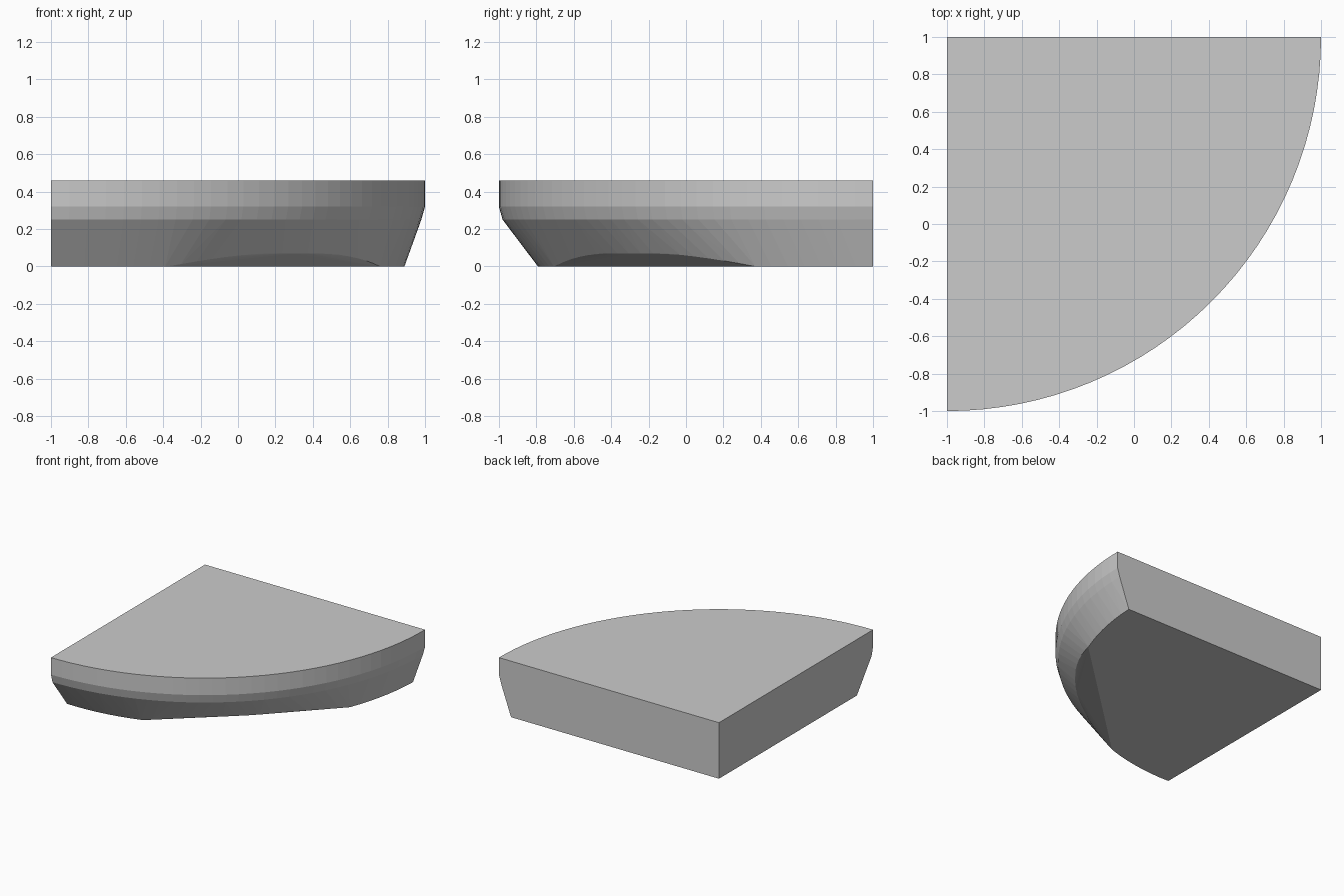
import bpy, bmesh, math
from mathutils import Vector

if "Cube" in bpy.data.objects:
    bpy.data.objects.remove(bpy.data.objects["Cube"])

CORNER = Vector((-1.0, 1.0))      # centre of the quarter disc
N = 32                            # segments along the arc
TOP = 0.46

def rim(bm, t, r, z):
    a = -t * math.pi / 2
    return bm.verts.new((CORNER.x + r * math.cos(a), CORNER.y + r * math.sin(a), z))

bm = bmesh.new()
# straight corner edge
for z in (0, TOP):
    bm.verts.new((CORNER.x, CORNER.y, z))

# chord where the underside is cut away by a shallow facet
A, B = Vector((-0.36, -0.69)), Vector((0.75, 0.36))
chord = (B - A).normalized()

for i in range(N + 1):
    t = i / N
    # upright rim, rounded shoulder
    rim(bm, t, 2.0, TOP)
    rim(bm, t, 2.0, 0.32)
    rim(bm, t, 1.98, 0.25)
    # lower edge, lifted along the shallow facet
    r = 1.89 - 0.10 * t
    a = -t * math.pi / 2
    p = CORNER + r * Vector((math.cos(a), math.sin(a)))
    d = (p.x - A.x) * chord.y - (p.y - A.y) * chord.x
    if d > 0:
        z = min(0.07, 0.45 * d)
        rim(bm, t, r + 0.1 * z, z)
    else:
        rim(bm, t, r, 0)
# facet ends on the ground
for p in (A, B):
    bm.verts.new((p.x, p.y, 0))

# skin the convex body and merge coplanar faces
res = bmesh.ops.convex_hull(bm, input=bm.verts[:])
junk = set(res["geom_interior"]) | set(res["geom_unused"])
bmesh.ops.delete(bm, geom=[v for v in junk if isinstance(v, bmesh.types.BMVert)], context='VERTS')
bmesh.ops.dissolve_limit(bm, angle_limit=math.radians(0.5), verts=bm.verts[:], edges=bm.edges[:])
bmesh.ops.recalc_face_normals(bm, faces=bm.faces[:])

mesh = bpy.data.meshes.new("quarter_round_slab")
bm.to_mesh(mesh)
bm.free()
slab = bpy.data.objects.new("quarter_round_slab", mesh)
bpy.context.collection.objects.link(slab)
